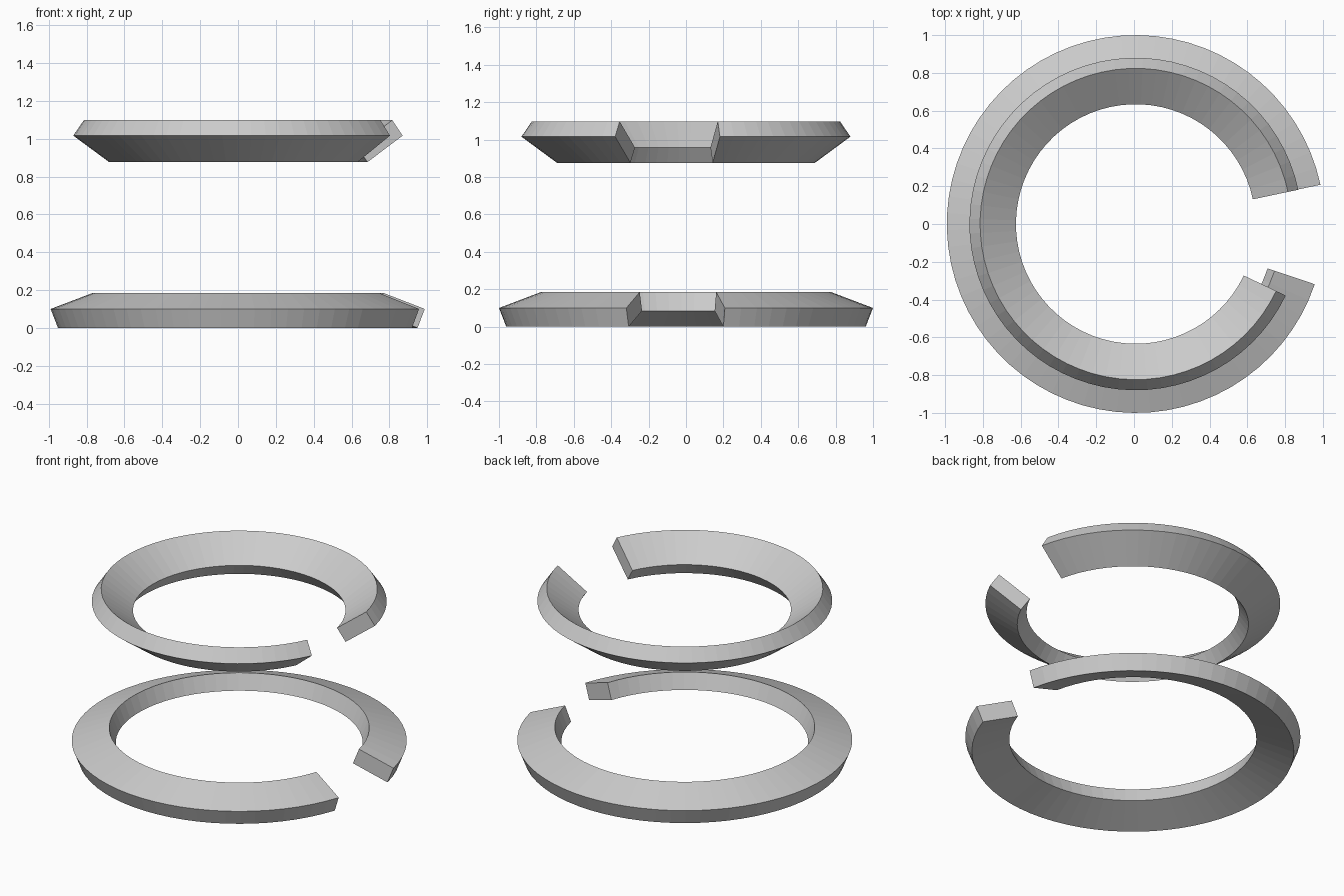
import bpy, bmesh
from math import radians, cos, sin

if "Cube" in bpy.data.objects:
    bpy.data.objects.remove(bpy.data.objects["Cube"])

CENTRE_X = 0.009
STEPS = 64


def split_ring(name, section, start, end):
    """Sweep a tilted rectangular (radius, z) section through an open arc."""
    bm = bmesh.new()
    loops = []
    for i in range(STEPS + 1):
        a = radians(start + (end - start) * i / STEPS)
        loops.append([bm.verts.new((CENTRE_X + r * cos(a), r * sin(a), z))
                      for r, z in section])
    n = len(section)
    for l0, l1 in zip(loops, loops[1:]):
        for k in range(n):
            j = (k + 1) % n
            bm.faces.new((l0[k], l1[k], l1[j], l0[j]))
    # flat end caps at the gap
    bm.faces.new(loops[0])
    bm.faces.new(loops[-1])
    bmesh.ops.recalc_face_normals(bm, faces=bm.faces)
    mesh = bpy.data.meshes.new(name)
    bm.to_mesh(mesh)
    bm.free()
    obj = bpy.data.objects.new(name, mesh)
    bpy.context.collection.objects.link(obj)
    return obj


# lower ring slopes down and outward
split_ring("lower_split_ring",
           [(0.961, 0.0), (1.0, 0.10), (0.776, 0.185), (0.737, 0.085)],
           12.0, 341.4)

# upper ring flares up and outward
split_ring("upper_split_ring",
           [(0.69, 0.876), (0.88, 1.016), (0.824, 1.098), (0.634, 0.958)],
           11.9, 334.5)
